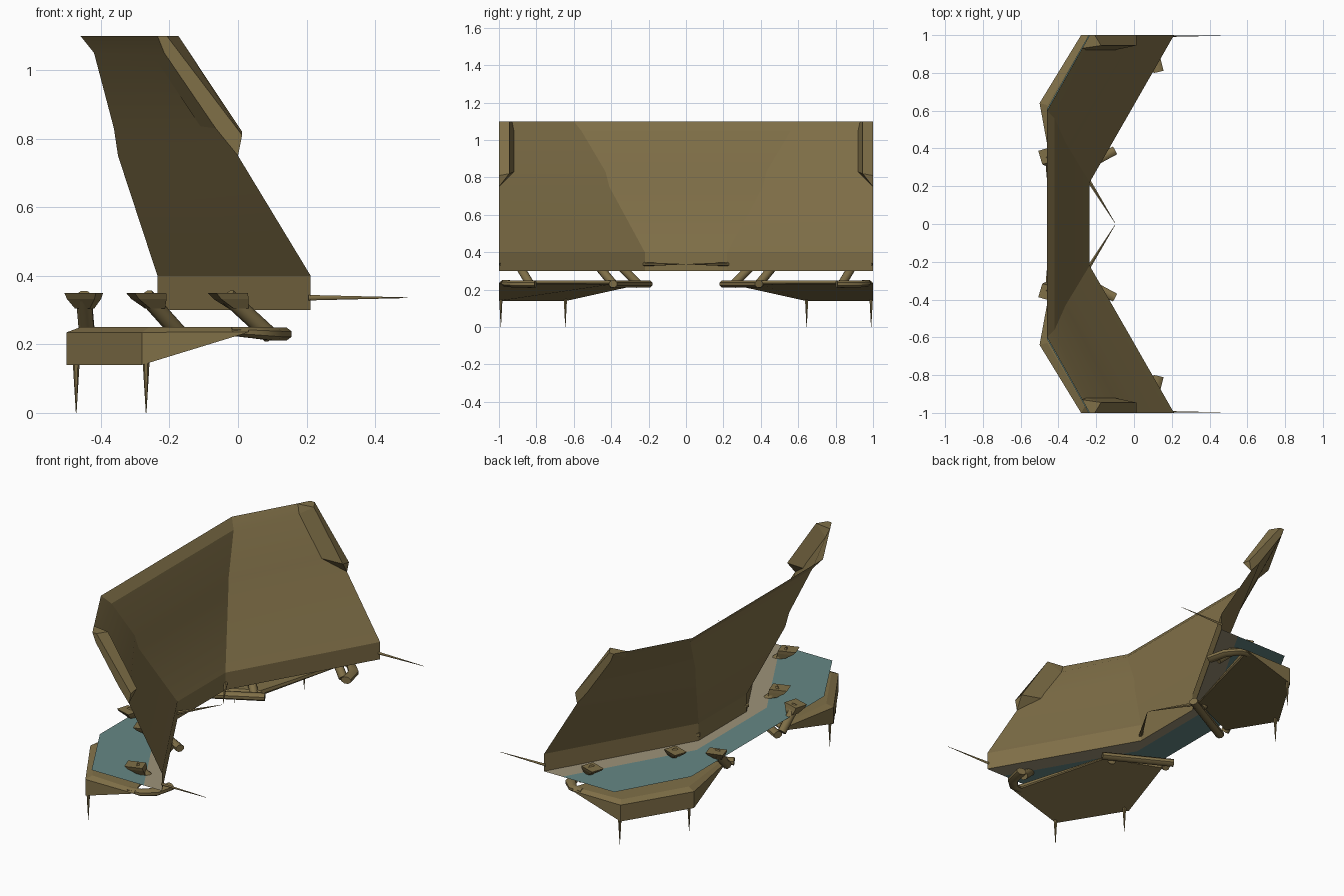
import bpy, bmesh, math
from mathutils import Vector

if "Cube" in bpy.data.objects:
    bpy.data.objects.remove(bpy.data.objects["Cube"])


def material(name, color):
    m = bpy.data.materials.new(name)
    m.diffuse_color = (*color, 1)
    m.use_nodes = True
    m.node_tree.nodes["Principled BSDF"].inputs["Base Color"].default_value = m.diffuse_color
    return m


BRONZE = material("bronze", (0.215, 0.16, 0.064))
TEAL = material("teal", (0.13, 0.245, 0.235))
SAND = material("pale_sand", (0.34, 0.29, 0.19))


def finish(name, bm, mats, solid=True, smooth=None):
    if solid:
        bmesh.ops.recalc_face_normals(bm, faces=bm.faces)
    me = bpy.data.meshes.new(name)
    bm.to_mesh(me)
    bm.free()
    for m in mats:
        me.materials.append(m)
    ob = bpy.data.objects.new(name, me)
    bpy.context.collection.objects.link(ob)
    if smooth:
        bpy.context.view_layer.objects.active = ob
        ob.select_set(True)
        bpy.ops.object.shade_smooth_by_angle(angle=math.radians(smooth))
        ob.select_set(False)
    return ob


def grid(rows, row_mats=None):
    """Open sheet from rows of points, with an optional material per row."""
    bm = bmesh.new()
    vs = [[bm.verts.new(p) for p in r] for r in rows]
    for i, (a, b) in enumerate(zip(vs, vs[1:])):
        for j in range(len(a) - 1):
            f = bm.faces.new((a[j], a[j + 1], b[j + 1], b[j]))
            f.material_index = row_mats[i] if row_mats else 0
    bm.normal_update()
    return bm


def loft(name, loops, smooth=None):
    """Closed solid through matching loops."""
    bm = bmesh.new()
    vs = [[bm.verts.new(p) for p in lp] for lp in loops]
    n = len(vs[0])
    for a, b in zip(vs, vs[1:]):
        for j in range(n):
            k = (j + 1) % n
            bm.faces.new((a[j], a[k], b[k], b[j]))
    bm.faces.new(vs[0])
    bm.faces.new(vs[-1])
    return finish(name, bm, [BRONZE], smooth=smooth)


def tube(name, path, radii, sides=8, squash=1.0):
    """Round bar through points, one radius per point."""
    pts = [Vector(p) for p in path]
    loops = []
    for i, p in enumerate(pts):
        d = (pts[min(i + 1, len(pts) - 1)] - pts[max(i - 1, 0)]).normalized()
        ref = Vector((0, 0, 1)) if abs(d.z) < 0.9 else Vector((1, 0, 0))
        u = d.cross(ref).normalized()
        v = d.cross(u).normalized()
        ring = [math.tau * (k + 0.5) / sides for k in range(sides)]
        loops.append([p + radii[i] * (squash * math.cos(t) * u + math.sin(t) * v) for t in ring])
    return loft(name, loops, smooth=50)


# wall: z, middle x, crease y, wing end x
profile = [(0.30, -0.235, 0.22, 0.212), (0.40, -0.235, 0.22, 0.212),
           (0.75, -0.35, 0.41, 0.0), (0.83, -0.362, 0.43, -0.065),
           (1.05, -0.42, 0.56, -0.215), (1.10, -0.46, 0.60, -0.235)]
finish("folded_wall",
       grid([[(xe, -1, z), (xm, -yc, z), (xm, yc, z), (xe, 1, z)]
             for z, xm, yc, xe in profile]), [BRONZE], solid=False, smooth=12)

# floor plate with a pale strip along the wall
inner = [(0.212, -1), (-0.235, -0.22), (-0.235, 0.22), (0.212, 1)]
outer = [(-0.24, -1), (-0.46, -0.61), (-0.46, 0.61), (-0.24, 1)]
rows = [[(a[0] + (b[0] - a[0]) * t, a[1] + (b[1] - a[1]) * t, 0.30)
         for a, b in zip(outer, inner)] for t in (1, 0.74, 0)]
bm = grid(rows, row_mats=(1, 0))
for f in bm.faces:
    if f.normal.z < 0:
        f.normal_flip()
finish("floor_plate", bm, [TEAL, SAND], solid=False)

for s, side in ((-1, "front"), (1, "back")):
    def P(x, y, z):
        return (x, s * y, z)

    # raised frame at the wing tip
    bm = bmesh.new()
    v = [bm.verts.new(P(*p)) for p in (
        (-0.235, 1, 1.10), (-0.215, 1, 1.05), (-0.065, 1, 0.83), (0, 1, 0.75),
        (0.012, 1, 0.81), (-0.208, 1, 1.10),
        (-0.274, 0.93, 1.10), (-0.252, 0.92, 1.05), (-0.106, 0.92, 0.83),
        (-0.174, 0.945, 1.10), (0.012, 0.945, 0.82))]
    for f in ((0, 1, 5), (1, 2, 4, 5), (2, 3, 4), (0, 6, 7, 1), (1, 7, 8, 2), (2, 8, 3),
              (3, 8, 10), (3, 10, 4), (4, 10, 9, 5), (5, 9, 6, 0), (6, 9, 7), (9, 10, 8, 7)):
        bm.faces.new([v[i] for i in f])
    finish(side + "_tip_frame", bm, [BRONZE])

    # wedge-shaped base: keel edge, side, chamfered top
    low = [(0.02, 1, 0.232), (-0.28, 1, 0.14), (-0.50, 0.64, 0.14),
           (-0.43, 0.27, 0.222), (-0.13, 0.40, 0.228)]
    mid = [(0.03, 1, 0.236), (-0.28, 1, 0.235), (-0.50, 0.64, 0.235),
           (-0.43, 0.26, 0.235), (-0.13, 0.40, 0.236)]
    top = [(0.03, 0.98, 0.25), (-0.26, 0.965, 0.25), (-0.46, 0.63, 0.25),
           (-0.42, 0.28, 0.25), (-0.14, 0.41, 0.25)]
    loft(side + "_base", [[P(*p) for p in lp] for lp in (low, mid, top)])

    # bars along the base ends
    tube(side + "_inner_bar", [P(-0.10, 0.39, 0.23), P(-0.45, 0.20, 0.23)],
         (0.021, 0.021), squash=1.2)
    tube(side + "_outer_bar", [P(-0.02, 0.975, 0.238), P(0.05, 0.965, 0.234),
                               P(0.105, 0.91, 0.23), P(0.13, 0.805, 0.23)],
         (0.014, 0.018, 0.021, 0.021), squash=1.4)

    # clamps: leaning leg with a flared head
    for i, (hx, hy, fx, fy, tilt) in enumerate(((-0.45, 0.365, -0.44, 0.25, -0.3),
                                                (-0.268, 0.48, -0.165, 0.385, 0.35),
                                                (-0.03, 0.90, 0.095, 0.83, 0.35))):
        foot, head = Vector((fx, fy, 0.225)), Vector((hx, hy, 0.34))
        tube(f"{side}_clamp_leg_{i}", [P(*foot), P(*head)], (0.024, 0.024))
        loops = []
        for z, w, d, k in ((0.305, 0.022, 0.022, 0.25), (0.332, 0.04, 0.032, 0.08),
                           (0.35, 0.046, 0.036, 0.0)):
            c = head.lerp(foot, k)
            loops.append([P(c.x + a * w + b * d * tilt, c.y + b * d - a * w * tilt, z)
                          for a, b in ((-1, -1), (1, -1), (1, 1), (-1, 1))])
        loft(f"{side}_clamp_head_{i}", loops)

    # ground spikes
    for i, (x, y) in enumerate(((-0.472, 0.645), (-0.268, 0.99))):
        tube(f"{side}_ground_spike_{i}", [P(x, y, 0.16), P(x, y, 0.13), P(x, y, 0.0)],
             (0.010, 0.009, 0.001), sides=6)

    # side spikes on the wall foot
    tube(side + "_wing_spike", [P(0.205, 0.995, 0.336), P(0.495, 0.998, 0.336)],
         (0.008, 0.001), sides=6, squash=0.6)
    tube(side + "_middle_spike", [P(-0.24, 0.23, 0.336), P(-0.10, 0.005, 0.336)],
         (0.011, 0.001), sides=6)
